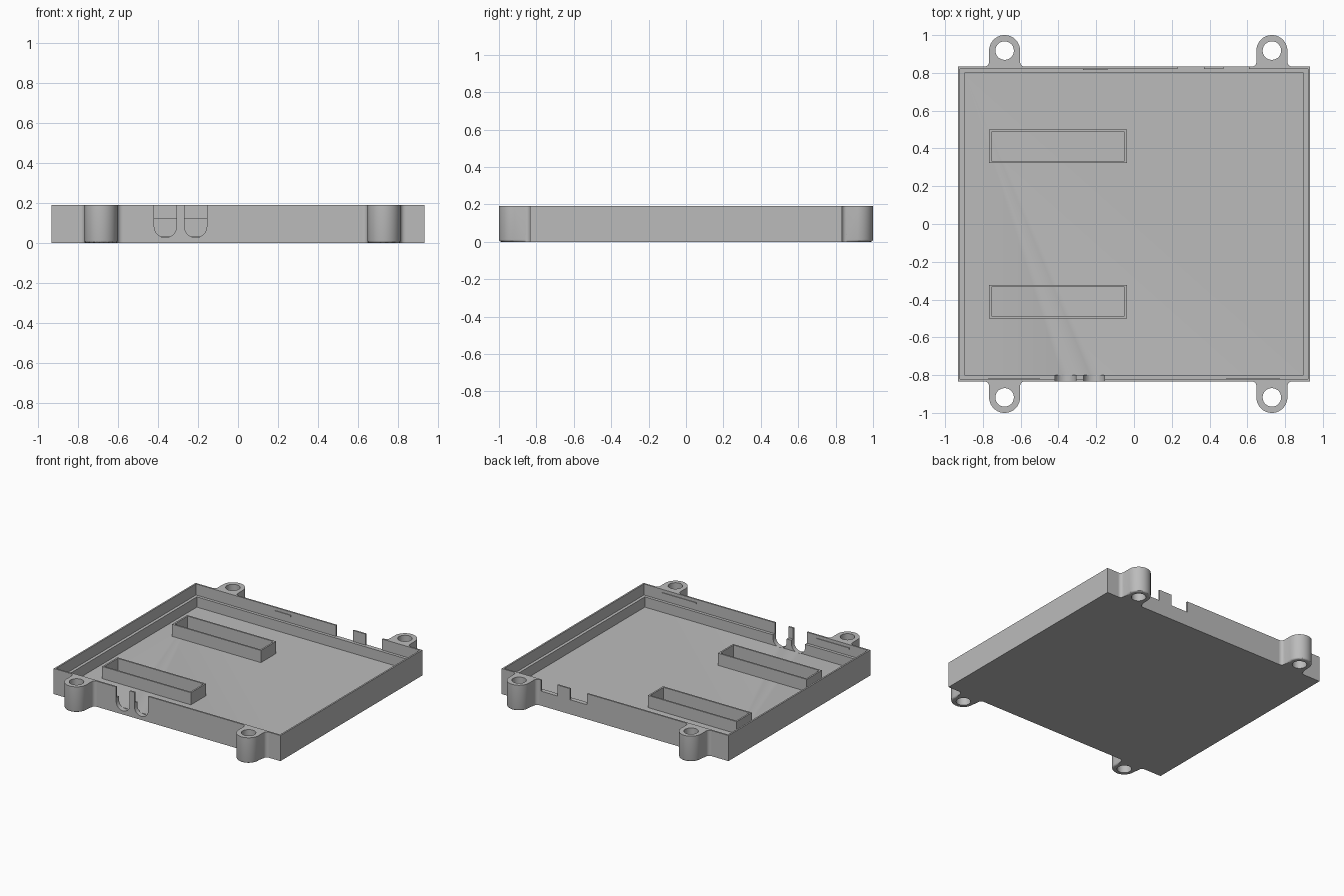
import bpy, bmesh, math
from mathutils import Vector

if "Cube" in bpy.data.objects:
    bpy.data.objects.remove(bpy.data.objects["Cube"])

grey = bpy.data.materials.new("plain grey")
grey.use_nodes = True
grey.diffuse_color = (0.5, 0.5, 0.5, 1)
grey.node_tree.nodes["Principled BSDF"].inputs["Base Color"].default_value = (0.5, 0.5, 0.5, 1)

# Main sizes
HX, HY, H = 0.932, 0.833, 0.19
LIP, WALL = 0.012, 0.034
FLOOR, LEDGE = 0.032, 0.108


def finish(name, bm):
    bmesh.ops.recalc_face_normals(bm, faces=bm.faces)
    me = bpy.data.meshes.new(name)
    bm.to_mesh(me)
    bm.free()
    me.materials.append(grey)
    ob = bpy.data.objects.new(name, me)
    bpy.context.collection.objects.link(ob)
    return ob


def box(name, x, y, z):
    bm = bmesh.new()
    bmesh.ops.create_cube(bm, size=1)
    for v in bm.verts:
        for i, (a, b) in enumerate((x, y, z)):
            v.co[i] = a if v.co[i] < 0 else b
    return finish(name, bm)


def prism(name, points, direction, bevel=0.0, keep=None):
    """Extrude an outline; optionally round the edges of its starting face."""
    bm = bmesh.new()
    base = bm.faces.new([bm.verts.new(p) for p in points])
    new = bmesh.ops.extrude_face_region(bm, geom=[base], use_keep_orig=True)["geom"]
    bmesh.ops.translate(bm, vec=direction, verts=[g for g in new if isinstance(g, bmesh.types.BMVert)])
    bmesh.ops.recalc_face_normals(bm, faces=bm.faces)
    if bevel:
        edges = [e for e in base.edges if keep(e)]
        bmesh.ops.bevel(bm, geom=edges, offset=bevel, segments=3, profile=0.5, affect='EDGES')
    return finish(name, bm)


def cut(ob, cutter):
    cutter.hide_render = True
    mod = ob.modifiers.new("cut", 'BOOLEAN')
    mod.operation = 'DIFFERENCE'
    mod.solver = 'EXACT'
    mod.object = cutter
    bpy.context.view_layer.objects.active = ob
    bpy.ops.object.modifier_apply(modifier=mod.name)
    bpy.data.objects.remove(cutter)


def smooth(ob):
    bpy.ops.object.select_all(action='DESELECT')
    ob.select_set(True)
    bpy.context.view_layer.objects.active = ob
    bpy.ops.object.shade_smooth_by_angle(angle=math.radians(30))


def arc(cx, cy, r, start, end, steps):
    return [(cx + r * math.cos(math.radians(start + (end - start) * i / steps)),
             cy + r * math.sin(math.radians(start + (end - start) * i / steps)))
            for i in range(steps + 1)]


# Tray with a stepped rim
tray = box("tray", (-HX, HX), (-HY, HY), (0, H))
for inset, bottom in ((WALL, FLOOR), (LIP, LEDGE)):
    x, y = HX - inset, HY - inset
    cut(tray, box("cutter", (-x, x), (-y, y), (bottom, 1)))

# Two round-bottomed cable slots in the front wall
for cx in (-0.363, -0.212):
    r = 0.056
    outline = [(cx - r, 0.5)] + arc(cx, 0.027 + r, r, 180, 360, 20) + [(cx + r, 0.5)]
    cut(tray, prism("cutter", [(px, -HY - 0.1, pz) for px, pz in outline], (0, 0.137, 0)))

# Two rectangular notches in the back wall
for x in ((0.23, 0.37), (0.475, 0.61)):
    cut(tray, box("cutter", x, (HY - 0.025, 1), (LEDGE, 1)))
smooth(tray)

# Thin snap ridges inside the rim
for name, x in (("front_left", (0.49, 0.77)), ("front_right", (-0.77, -0.5))):
    box("snap_ridge_" + name, x, (-HY + 0.008, -HY + 0.017), (0.155, 0.167))
box("snap_ridge_back", (-0.27, -0.14), (HY - 0.017, HY - 0.008), (0.155, 0.167))

# Rectangular component frames on the floor
for name, side in (("back", 1), ("front", -1)):
    ys = sorted((side * 0.322, side * 0.5))
    frame = box("floor_frame_" + name, (-0.767, -0.037), ys, (FLOOR - 0.01, 0.122))
    t = 0.012
    cut(frame, box("cutter", (-0.767 + t, -0.037 - t), (ys[0] + t, ys[1] - t), (FLOOR, 1)))

# Screw lugs, with fillets against the wall and rounded lower edges
R, FIL, LUG_Y = 0.082, 0.025, 0.918
for side_name, cx in (("left", 0.73), ("right", -0.685)):
    for end_name, s in (("back", 1), ("front", -1)):
        root = HY - 0.006
        half = arc(R + FIL, HY + FIL, FIL, 270, 180, 6)
        outline = ([(R + FIL, root)] + half + arc(0, LUG_Y, R, 0, 180, 32)
                   + [(-px, py) for px, py in reversed(half)] + [(-R - FIL, root)])
        lug = prism("screw_lug_%s_%s" % (end_name, side_name),
                    [(cx + px, s * py, 0) for px, py in outline], (0, 0, H), 0.012,
                    lambda e: min(abs(v.co.y) for v in e.verts) > HY + FIL - 0.001)
        hole = [(cx + px, s * LUG_Y + py, -0.1) for px, py in arc(0, 0, 0.049, 0, 350, 35)]
        cut(lug, prism("cutter", hole, Vector((0, 0, 0.5))))
        smooth(lug)
